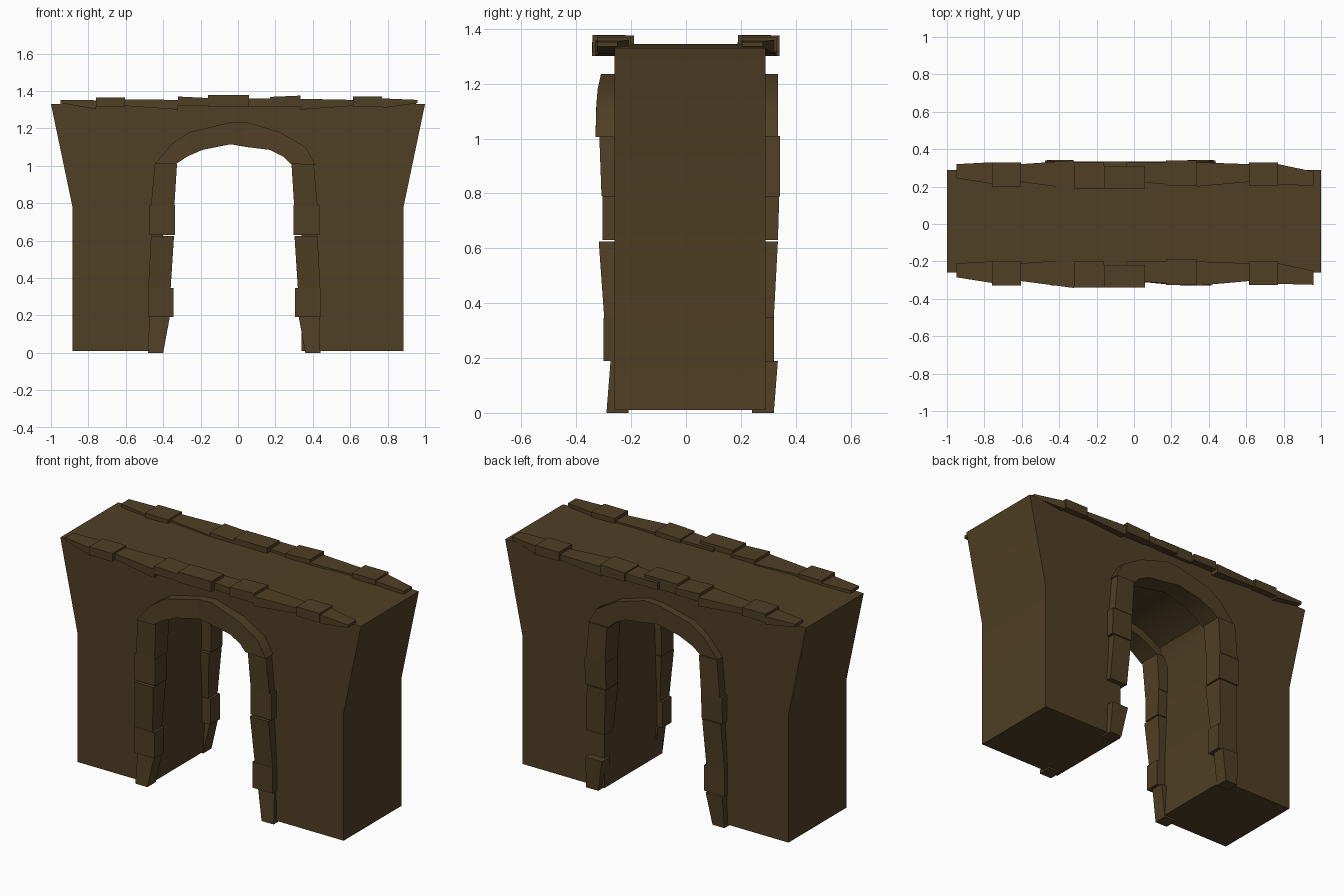
import bpy, bmesh
from mathutils import Vector

if "Cube" in bpy.data.objects:
    bpy.data.objects.remove(bpy.data.objects["Cube"])

stone = bpy.data.materials.new("dark_brown_stone")
stone.diffuse_color = (0.08, 0.05, 0.018, 1)
stone.use_nodes = True
stone.node_tree.nodes["Principled BSDF"].inputs["Base Color"].default_value = stone.diffuse_color


def finish(name, bm):
    bmesh.ops.recalc_face_normals(bm, faces=bm.faces)
    me = bpy.data.meshes.new(name)
    bm.to_mesh(me)
    bm.free()
    me.materials.append(stone)
    ob = bpy.data.objects.new(name, me)
    bpy.context.collection.objects.link(ob)
    bpy.ops.object.select_all(action='DESELECT')
    ob.select_set(True)
    bpy.context.view_layer.objects.active = ob
    bpy.ops.object.shade_smooth_by_angle()
    return ob


def loft(name, rings):
    """Skin a closed solid through rings of four corners."""
    bm = bmesh.new()
    vs = [[bm.verts.new(p) for p in r] for r in rings]
    for a, b in zip(vs, vs[1:]):
        for i in range(4):
            j = (i + 1) % 4
            bm.faces.new((a[i], a[j], b[j], b[i]))
    bm.faces.new(vs[0])
    bm.faces.new(vs[-1])
    return finish(name, bm)


def rect_x(x, y0, y1, z0, z1):
    return [(x, y0, z0), (x, y1, z0), (x, y1, z1), (x, y0, z1)]


def rect_z(z, x0, x1, y0, y1):
    return [(x0, y0, z), (x1, y0, z), (x1, y1, z), (x0, y1, z)]


# Wall body: flared outline with an arched passage, extruded through the depth
outline = [(-0.885, 0.01), (-0.885, 0.78), (-1, 1.33), (-0.5, 1.345), (0.5, 1.345),
           (1, 1.33), (0.885, 0.78), (0.885, 0.01),
           (0.34, 0.01), (0.34, 0.95), (0.30, 1.06), (0.18, 1.13), (-0.02, 1.17),
           (-0.22, 1.13), (-0.35, 1.06), (-0.40, 0.95), (-0.40, 0.01)]
bm = bmesh.new()
face = bm.faces.new([bm.verts.new((x, -0.26, z)) for x, z in outline])
ext = bmesh.ops.extrude_face_region(bm, geom=[face])
bmesh.ops.translate(bm, vec=(0, 0.55, 0),
                    verts=[v for v in ext["geom"] if isinstance(v, bmesh.types.BMVert)])
finish("wall_body", bm)

# Jamb stones: bottom and top as (z, inner, outer, front y, back y), measured from the arch centre
CENTRE = -0.02
jambs = [((0, .38, .46, -.29, -.21), (.19, .345, .455, -.275, -.195)),
         ((.19, .325, .46, -.30, -.21), (.345, .325, .46, -.30, -.21)),
         ((.345, .34, .46, -.298, -.21), (.625, .322, .445, -.318, -.195)),
         ((.63, .318, .457, -.305, -.195), (.79, .318, .457, -.305, -.19)),
         ((.79, .32, .445, -.308, -.187), (1.01, .306, .425, -.316, -.187))]

# Arch ring stones: inner and outer points (x, z) with front y
arch = [((-.33, 1.01), (-.445, 1.01), -.33), ((-.27, 1.05), (-.35, 1.12), -.327),
        ((-.19, 1.085), (-.26, 1.18), -.322), ((-.04, 1.115), (-.05, 1.23), -.31),
        ((.045, 1.10), (.04, 1.235), -.31), ((.17, 1.085), (.225, 1.18), -.322),
        ((.24, 1.05), (.36, 1.10), -.327), ((.28, 1.01), (.415, 1.005), -.33)]

# Parapet stones: both ends as (x, y0, y1, z0, z1)
parapet = [((-.95, -.285, -.21, 1.335, 1.352), (-.76, -.315, -.20, 1.303, 1.35)),
           ((-.76, -.33, -.20, 1.315, 1.365), (-.605, -.33, -.20, 1.315, 1.365)),
           ((-.605, -.305, -.21, 1.32, 1.355), (-.32, -.342, -.19, 1.30, 1.352)),
           ((-.32, -.34, -.20, 1.322, 1.37), (-.16, -.34, -.20, 1.322, 1.362)),
           ((-.16, -.34, -.22, 1.315, 1.378), (.06, -.34, -.22, 1.315, 1.378)),
           ((-.04, -.30, -.20, 1.318, 1.36), (.17, -.318, -.20, 1.318, 1.36)),
           ((.17, -.325, -.19, 1.315, 1.368), (.335, -.325, -.19, 1.315, 1.375)),
           ((.335, -.33, -.20, 1.30, 1.358), (.615, -.305, -.21, 1.32, 1.352)),
           ((.615, -.325, -.20, 1.315, 1.37), (.77, -.325, -.20, 1.315, 1.37)),
           ((.77, -.32, -.21, 1.308, 1.36), (.96, -.325, -.25, 1.335, 1.352))]

# The back trim repeats the front trim, shifted through the wall
for label, shift in (("front", 0.0), ("back", 0.53)):
    for side, s in (("left", -1), ("right", 1)):
        for i, ends in enumerate(jambs):
            if label == "back" and side == "right" and i == 1:
                continue  # this stone has fallen out
            loft(f"{label}_{side}_jamb_stone_{i + 1}",
                 [rect_z(z, CENTRE + s * a, CENTRE + s * b, y0 + shift, y1 + shift)
                  for z, a, b, y0, y1 in ends])
    for name, part in (("left_arch", arch[:4]), ("keystone", arch[3:5]), ("right_arch", arch[4:])):
        loft(f"{label}_{name}",
             [[(i[0], y + shift, i[1]), (o[0], y + shift, o[1]),
               (o[0], -.195 + shift, o[1]), (i[0], -.195 + shift, i[1])] for i, o, y in part])
    for i, ends in enumerate(parapet):
        loft(f"{label}_parapet_stone_{i + 1}",
             [rect_x(x, y0 + shift, y1 + shift, z0, z1) for x, y0, y1, z0, z1 in ends])
